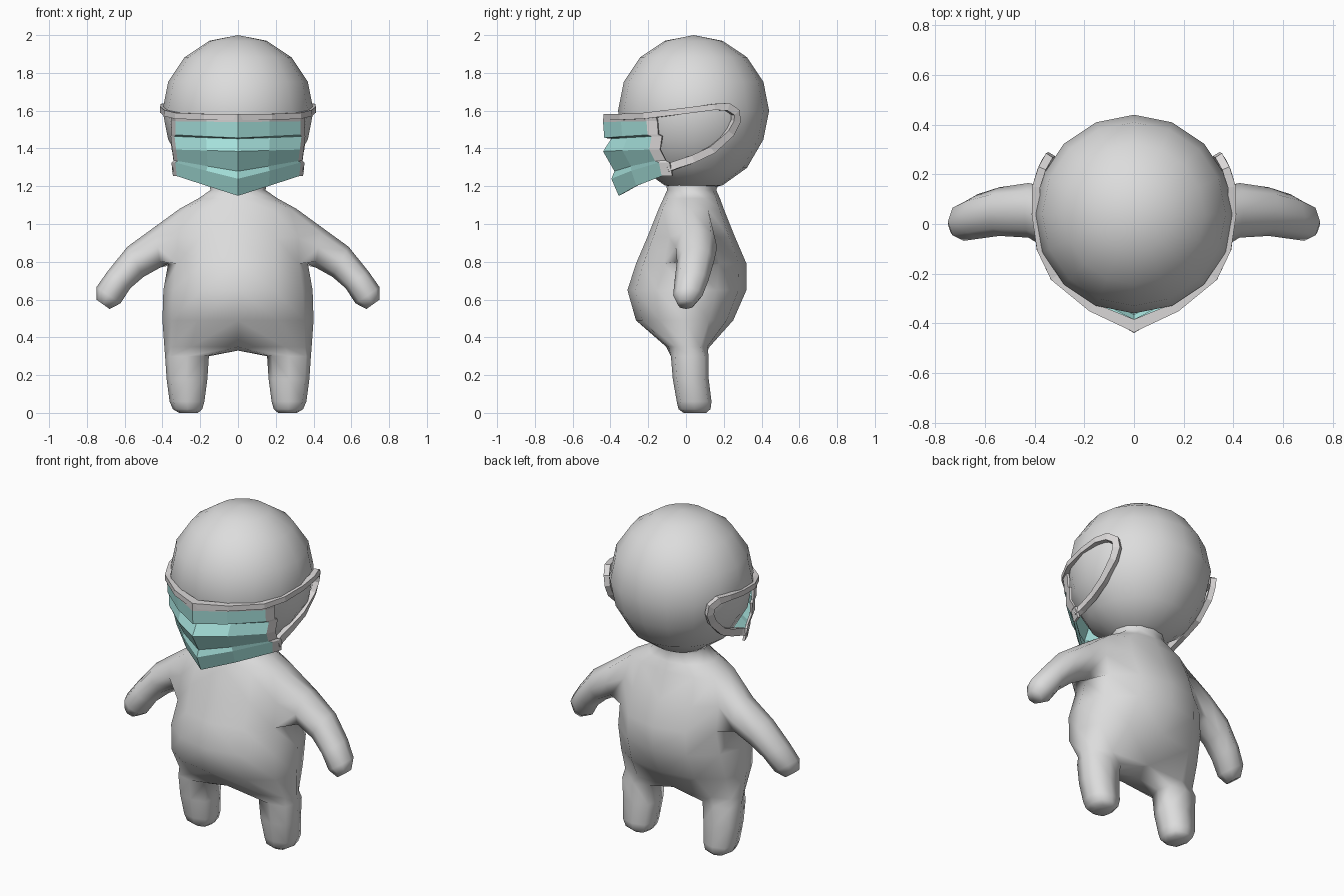
import bpy, bmesh, math
from mathutils import Vector

if "Cube" in bpy.data.objects:
    bpy.data.objects.remove(bpy.data.objects["Cube"])


def material(name, rgb):
    m = bpy.data.materials.new(name)
    m.diffuse_color = (*rgb, 1)
    m.use_nodes = True
    m.node_tree.nodes["Principled BSDF"].inputs["Base Color"].default_value = m.diffuse_color
    return m


GREY = material("body grey", (0.72, 0.72, 0.72))
TRIM = material("trim grey", (0.70, 0.68, 0.68))
TEAL = material("mask teal", (0.40, 0.79, 0.75))


def finish(bm, name, mats, smooth=False, mirror=True):
    bmesh.ops.recalc_face_normals(bm, faces=bm.faces[:])
    for f in bm.faces:
        f.smooth = smooth
    me = bpy.data.meshes.new(name)
    bm.to_mesh(me)
    bm.free()
    ob = bpy.data.objects.new(name, me)
    bpy.context.collection.objects.link(ob)
    for m in mats:
        me.materials.append(m)
    if mirror:
        mod = ob.modifiers.new("mirror", 'MIRROR')
        mod.merge_threshold = 0.002
    return ob


def bridge(bm, a, b, closed=True):
    n = len(a)
    for i in range(n if closed else n - 1):
        j = (i + 1) % n
        bm.faces.new((a[i], a[j], b[j], b[i]))


# Head, slightly drawn down towards the neck
bm = bmesh.new()
bmesh.ops.create_uvsphere(bm, u_segments=16, v_segments=8, radius=0.4)
for v in bm.verts:
    if v.co.z < -0.2:
        v.co.z *= 1.07
bmesh.ops.translate(bm, verts=bm.verts[:], vec=(0, 0.04, 1.6))
finish(bm, "head", [GREY], smooth=True, mirror=False)

# Body: half torso rings (z, half width, front y, back y, roundness), front to back
bm = bmesh.new()
torso = [(1.23, .16, -.11, .18, 1), (1.18, .145, -.10, .16, 1), (1.135, .21, -.12, .18, .9),
         (1.08, .31, -.145, .20, .8), (.93, .36, -.205, .26, .85), (.79, .37, -.265, .32, .95),
         (.65, .395, -.31, .32, 1), (.49, .40, -.265, .25, .9), (.35, .39, -.105, .125, .65)]
rings = []
for z, w, y0, y1, e in torso:
    ring = []
    for k in range(7):
        a = math.radians(-90 + 30 * k)
        x = 0 if k in (0, 6) else w * math.cos(a) ** e
        s = math.copysign(abs(math.sin(a)) ** min(1, e + .15), math.sin(a))
        ring.append(bm.verts.new((x, (y0 + y1) / 2 + (y1 - y0) / 2 * s, z)))
    rings.append(ring)
for r in range(len(rings) - 1):
    for k in range(6):
        if r in (3, 4) and k in (2, 3):
            continue  # arm opening
        bm.faces.new((rings[r][k], rings[r][k + 1], rings[r + 1][k + 1], rings[r + 1][k]))

# Arm: rings grown from the opening (top x, top z, bottom x, bottom z, y, half depth)
a, b, c = rings[3:6]
loop = [a[3], a[4], b[4], c[4], c[3], c[2], b[2], a[2]]
for tx, tz, bx, bz, cy, ry in [(.44, .985, .41, .77, .055, .11), (.585, .88, .50, .72, .05, .098),
                               (.69, .75, .57, .66, .03, .09), (.75, .665, .622, .58, .01, .078),
                               (.75, .60, .68, .55, .0, .045)]:
    top, bot = Vector((tx, cy, tz)), Vector((bx, cy, bz))
    new = []
    for i in range(8):
        t = math.radians(45 * i)
        p = (top + bot) / 2 + (top - bot) / 2 * math.cos(t) + Vector((0, ry * math.sin(t), 0))
        new.append(bm.verts.new(p))
    bridge(bm, loop, new)
    loop = new
bm.faces.new(loop)
bm.verts.remove(b[3])

# Leg: rings grown from the lower opening (z, centre x, centre y, radius x, radius y)
loop = rings[-1] + [bm.verts.new((0, .01, .33))]
for z, cx, cy, rx, ry in [(.30, .27, .02, .116, .10), (.18, .27, .025, .108, .095),
                          (.06, .27, .043, .092, .092), (.02, .267, .045, .078, .085),
                          (.0, .262, .047, .05, .06)]:
    new = []
    for i in range(8):
        t = math.radians(-135 + 45 * i)
        s = 1.1 if i % 2 == 0 else 1.0
        new.append(bm.verts.new((cx + rx * s * math.cos(t), cy + ry * s * math.sin(t), z)))
    bridge(bm, loop, new)
    loop = new
bm.faces.new(loop)
finish(bm, "body", [GREY], smooth=True)

# Pleated mask: rows of (centre y, centre z, side x, side y, side z)
bm = bmesh.new()
rows = [(-.43, 1.58, .33, -.215, 1.58), (-.432, 1.54, .325, -.205, 1.545),
        (-.427, 1.46, .325, -.20, 1.475), (-.39, 1.455, .33, -.18, 1.465),
        (-.432, 1.385, .322, -.19, 1.395), (-.372, 1.28, .314, -.16, 1.335),
        (-.388, 1.24, .326, -.14, 1.325), (-.35, 1.152, .318, -.125, 1.255)]
prev = None
for r, (y0, z0, x1, y1, z1) in enumerate(rows):
    mid = (x1 / 2, (y0 + y1) / 2 - .02, (z0 + z1) / 2)
    cur = [bm.verts.new(p) for p in ((0, y0, z0), mid, (x1, y1, z1), (x1 + .02, y1 + .055, z1))]
    if prev:
        for k in range(3):
            f = bm.faces.new((prev[k], prev[k + 1], cur[k + 1], cur[k]))
            f.material_index = 0 if r == 1 or k == 2 else 1  # trim on top and side edges
    prev = cur
mask = finish(bm, "mask", [TRIM, TEAL])
sol = mask.modifiers.new("thickness", 'SOLIDIFY')
sol.thickness, sol.offset = 0.014, 0

# Top band and ear loop swept as one flat strip
bm = bmesh.new()
path = [Vector(p) for p in (
    (0, -.41, 1.567), (.17, -.335, 1.567), (.32, -.212, 1.573), (.373, -.10, 1.587),
    (.396, .04, 1.605), (.394, .15, 1.62), (.372, .22, 1.62), (.35, .262, 1.59),
    (.342, .264, 1.545), (.34, .235, 1.485), (.335, .14, 1.395), (.325, .04, 1.345),
    (.322, -.06, 1.31), (.33, -.10, 1.295))]
prev = None
for i, p in enumerate(path):
    t = (path[min(i + 1, len(path) - 1)] - path[max(i - 1, 0)]).normalized()
    s = Vector((p.x, p.y - .04, 0)).normalized()
    u = t.cross(s).normalized()
    s = u.cross(t).normalized()
    half_w = .016 if i < 6 else .021
    half_t = .019 if i < 4 else .016
    cur = []
    for du, ds in ((1, 1), (1, -1), (-1, -1), (-1, 1)):
        q = p + u * half_w * du + s * half_t * ds
        if i == 0:
            q = Vector((0, p.y - .026 * ds, p.z + .016 * du * (1 if u.z > 0 else -1)))
        cur.append(bm.verts.new(q))
    if prev:
        bridge(bm, prev, cur)
    prev = cur
bm.faces.new(prev)
finish(bm, "ear_strap", [TRIM])
